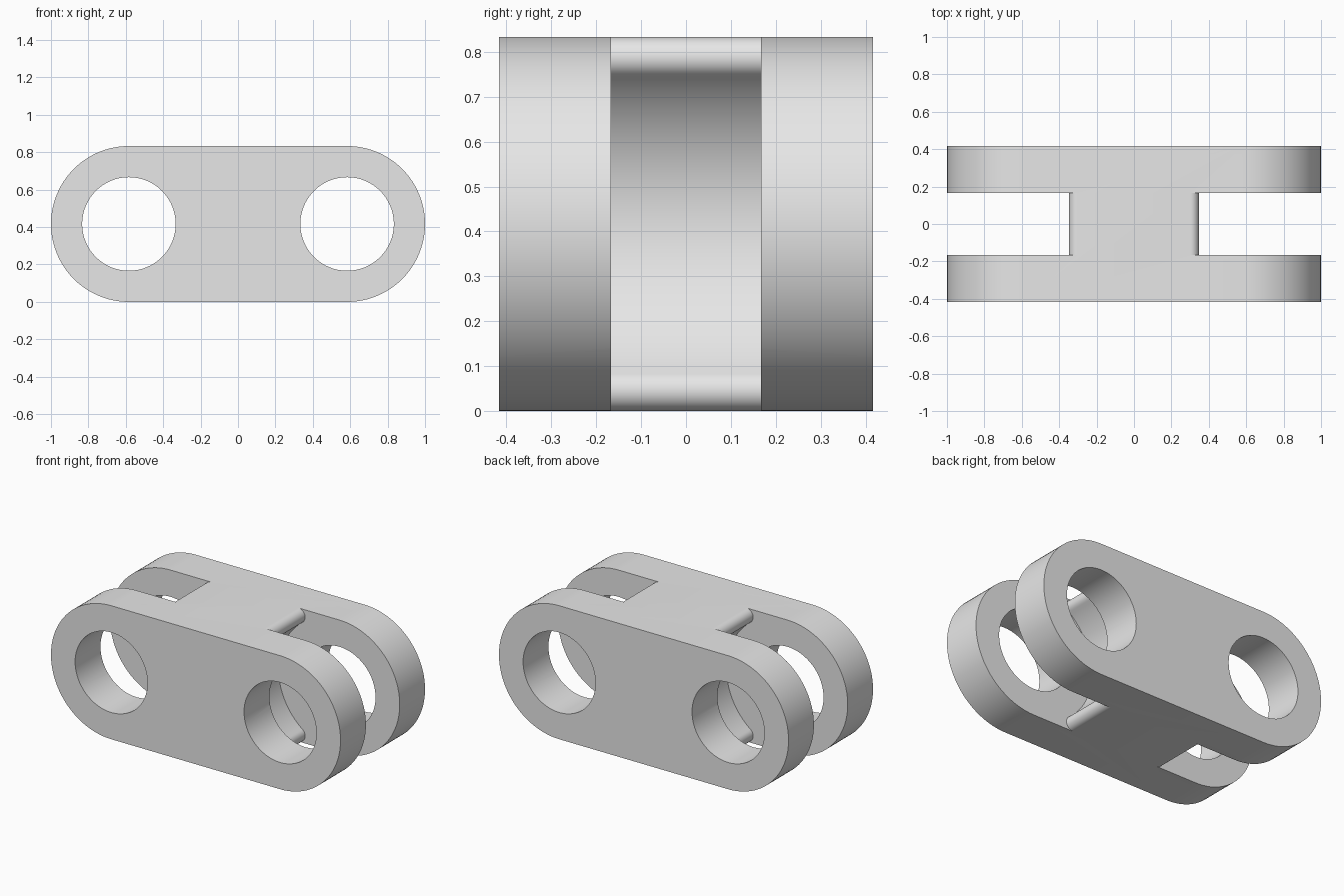
import bpy, bmesh
from math import sin, cos, atan2, sqrt, radians, pi

if "Cube" in bpy.data.objects:
    bpy.data.objects.remove(bpy.data.objects["Cube"])

RADIUS = 2 / 2.4 / 2      # end radius, also half the height and half the depth
PIVOT = 1 - RADIUS        # x of each hole centre
HOLE = 0.25
GAP = 1 / 6               # half the space between the side plates
RELIEF = 0.42             # concave radius at the ends of the web
NOSE = 0.046              # rounding at the tips of the web

grey = bpy.data.materials.new("light grey")
grey.use_nodes = True
grey.diffuse_color = (0.8, 0.8, 0.8, 1)
grey.node_tree.nodes["Principled BSDF"].inputs["Base Color"].default_value = (0.8, 0.8, 0.8, 1)


def arc(cx, cz, r, start, end, steps):
    angles = [start + (end - start) * i / steps for i in range(steps + 1)]
    return [(cx + r * cos(a), cz + r * sin(a)) for a in angles]


def prism(name, loops, half_depth):
    """Extrude x-z outlines (the first outer, the rest holes) along y."""
    bm = bmesh.new()
    edges = []
    for loop in loops:
        verts = [bm.verts.new((x, -half_depth, z)) for x, z in loop]
        edges += [bm.edges.new((v, verts[i - 1])) for i, v in enumerate(verts)]
    bmesh.ops.triangle_fill(bm, edges=edges, use_beauty=True)
    grown = bmesh.ops.extrude_face_region(bm, geom=bm.faces[:], use_keep_orig=True)
    moved = [g for g in grown["geom"] if isinstance(g, bmesh.types.BMVert)]
    bmesh.ops.translate(bm, verts=moved, vec=(0, 2 * half_depth, 0))
    bmesh.ops.recalc_face_normals(bm, faces=bm.faces[:])
    mesh = bpy.data.meshes.new(name)
    bm.to_mesh(mesh)
    bm.free()
    mesh.materials.append(grey)
    obj = bpy.data.objects.new(name, mesh)
    bpy.context.collection.objects.link(obj)
    return obj


# Round-ended body with two pin holes
outline = (arc(PIVOT, RADIUS, RADIUS, -pi / 2, pi / 2, 48)
           + arc(-PIVOT, RADIUS, RADIUS, pi / 2, 3 * pi / 2, 48))
holes = [arc(s * PIVOT, RADIUS, HOLE, 0, 2 * pi, 64)[:-1] for s in (-1, 1)]
body = prism("link_body", [outline] + holes, RADIUS)

# Slot outline: a concave web end with rounded tips
rise = RADIUS - NOSE
run = sqrt((RELIEF + NOSE) ** 2 - rise ** 2)
tilt = atan2(rise, run)
nose_x = PIVOT - run
slot = ([(1.1, -0.1), (1.1, 1), (nose_x, 1)]
        + arc(nose_x, RADIUS + rise, NOSE, pi / 2, -tilt, 16)
        + arc(PIVOT, RADIUS, RELIEF, pi - tilt, pi + tilt, 40)[1:-1]
        + arc(nose_x, RADIUS - rise, NOSE, tilt, -pi / 2, 16)
        + [(nose_x, -0.1)])

# Cut a slot into each end
bpy.ops.object.select_all(action="DESELECT")
bpy.context.view_layer.objects.active = body
body.select_set(True)
for side in (-1, 1):
    cutter = prism("slot_cutter", [[(side * x, z) for x, z in slot]], GAP)
    cutter.hide_render = True
    cut = body.modifiers.new("slot", "BOOLEAN")
    cut.operation = "DIFFERENCE"
    cut.solver = "EXACT"
    cut.object = cutter
    bpy.ops.object.modifier_apply(modifier=cut.name)
    bpy.data.objects.remove(cutter)

bpy.ops.object.shade_smooth_by_angle(angle=radians(30))
